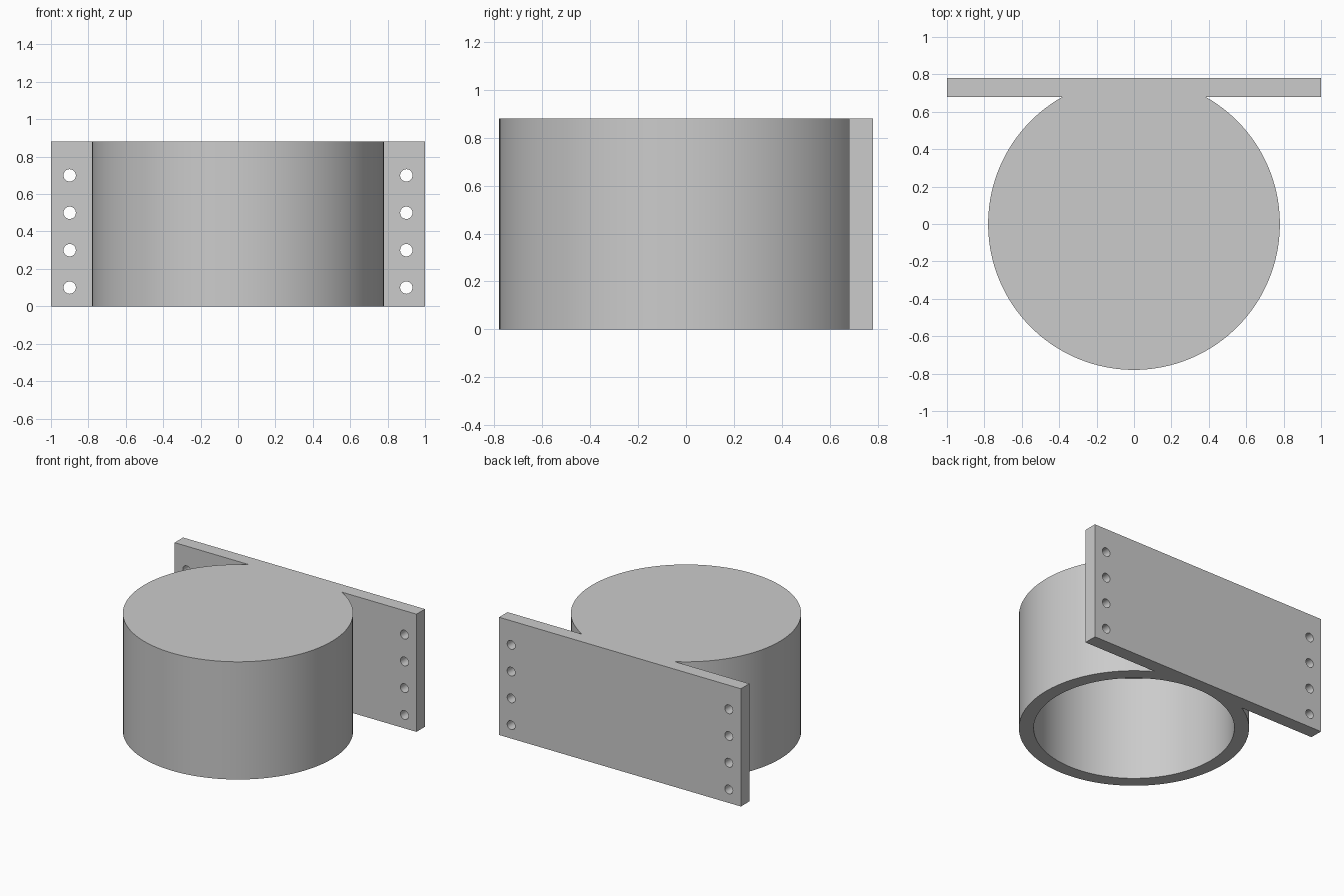
import bpy, bmesh, math
from mathutils import Matrix

cube = bpy.data.objects.get("Cube")
if cube:
    bpy.data.objects.remove(cube, do_unlink=True)

RADIUS, BORE, HEIGHT, WALL = 0.78, 0.68, 0.88, 0.10
HOLE = 0.033

grey = bpy.data.materials.new("plain grey")
grey.use_nodes = True
colour = (0.6, 0.6, 0.6, 1)
grey.diffuse_color = colour
grey.node_tree.nodes["Principled BSDF"].inputs["Base Color"].default_value = colour


def add_object(name, bm):
    bmesh.ops.recalc_face_normals(bm, faces=bm.faces[:])
    mesh = bpy.data.meshes.new(name)
    bm.to_mesh(mesh)
    bm.free()
    mesh.materials.append(grey)
    obj = bpy.data.objects.new(name, mesh)
    bpy.context.collection.objects.link(obj)
    return obj


def add_cylinder(bm, radius, depth, segments, matrix):
    bmesh.ops.create_cone(bm, cap_ends=True, segments=segments, radius1=radius,
                          radius2=radius, depth=depth, matrix=matrix)


# Round cap and mounting plate, extruded from one outline
bm = bmesh.new()
start = math.asin(BORE / RADIUS)
sweep = math.pi + 2 * start
steps = 112
outline = [(1, BORE), (1, RADIUS), (-1, RADIUS), (-1, BORE)]
for i in range(steps + 1):
    a = math.pi - start + sweep * i / steps
    outline.append((RADIUS * math.cos(a), RADIUS * math.sin(a)))
base = bm.faces.new([bm.verts.new((x, y, 0)) for x, y in outline])
top = bmesh.ops.extrude_face_region(bm, geom=[base], use_keep_orig=True)["geom"]
bmesh.ops.translate(bm, vec=(0, 0, HEIGHT),
                    verts=[v for v in top if isinstance(v, bmesh.types.BMVert)])
body = add_object("cap_with_mounting_plate", bm)

# Cavity open at the bottom
bm = bmesh.new()
depth = HEIGHT - WALL
add_cylinder(bm, BORE, depth + WALL, 128,
             Matrix.Translation((0, 0, (depth - WALL) / 2)))
cavity = add_object("cavity_cutter", bm)

# Screw holes along both ends of the plate
bm = bmesh.new()
for x in (-0.9, 0.9):
    for row in range(4):
        place = Matrix.Translation((x, (BORE + RADIUS) / 2, 0.1 + 0.2 * row))
        add_cylinder(bm, HOLE, 0.3, 32, place @ Matrix.Rotation(math.pi / 2, 4, "X"))
holes = add_object("screw_hole_cutter", bm)

# Cut the openings, then discard the cutters
bpy.ops.object.select_all(action="DESELECT")
bpy.context.view_layer.objects.active = body
body.select_set(True)
for cutter in (cavity, holes):
    cutter.hide_render = True
    mod = body.modifiers.new(cutter.name, "BOOLEAN")
    mod.operation, mod.solver, mod.object = "DIFFERENCE", "EXACT", cutter
    bpy.ops.object.modifier_apply(modifier=mod.name)
    bpy.data.objects.remove(cutter, do_unlink=True)
bpy.ops.object.shade_smooth_by_angle(angle=math.radians(30))
